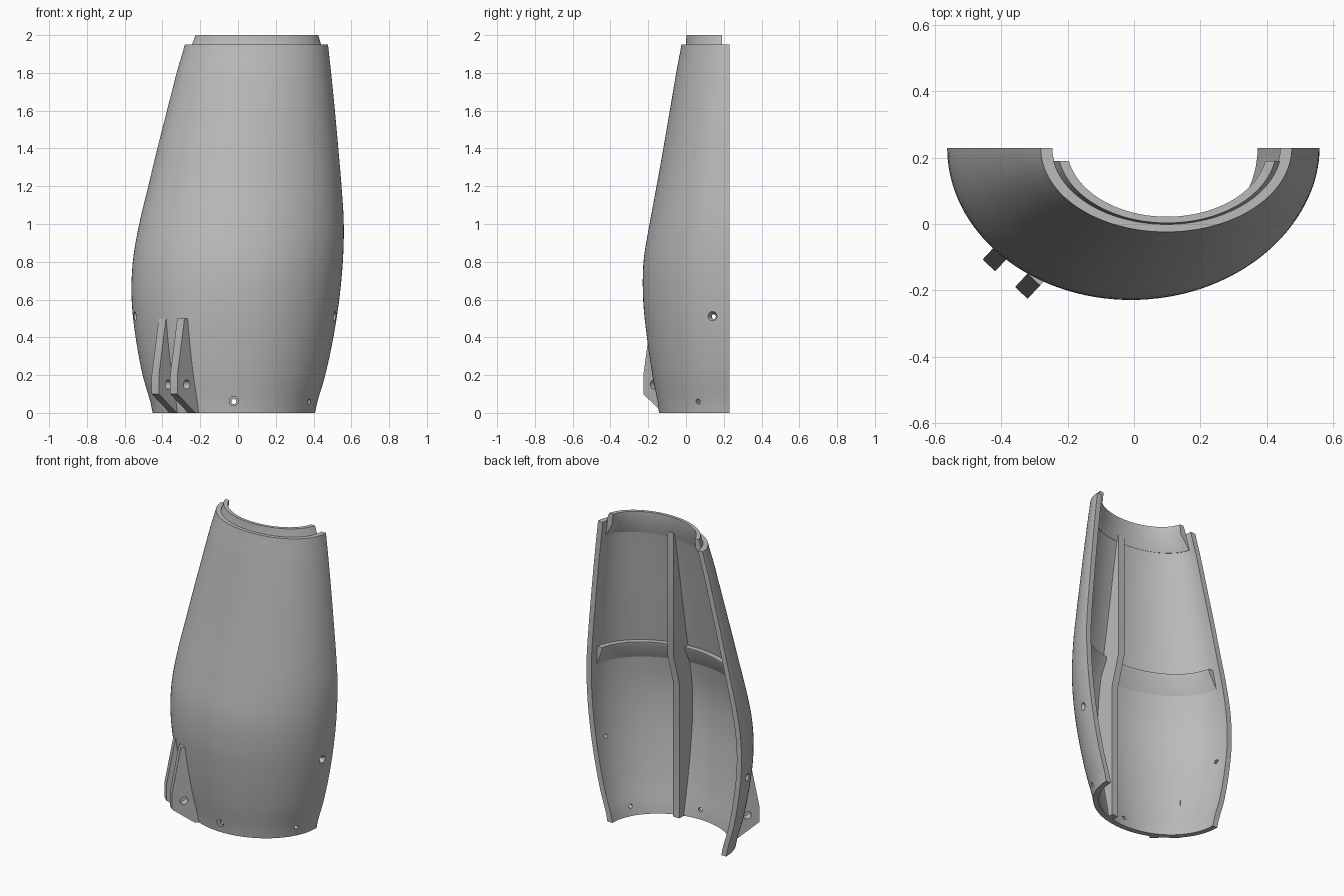
import bpy, bmesh, math
from mathutils import Vector

cube = bpy.data.objects.get("Cube")
if cube:
    bpy.data.objects.remove(cube, do_unlink=True)

grey = bpy.data.materials.new("plain_grey")
grey.use_nodes = True
grey.diffuse_color = (0.5, 0.5, 0.5, 1)
grey.node_tree.nodes["Principled BSDF"].inputs["Base Color"].default_value = (0.5, 0.5, 0.5, 1)

BACK = 0.23      # flat split plane
WALL = 0.035
RIM = 1.95
# Outline stations: z, right edge (-x), left edge (+x), front y
OUTLINE = [
    (0.0, -0.452, 0.408, -0.143), (0.2, -0.505, 0.462, -0.178),
    (0.4, -0.542, 0.505, -0.207), (0.6, -0.563, 0.536, -0.227),
    (0.8, -0.557, 0.555, -0.225), (1.0, -0.523, 0.560, -0.193),
    (1.2, -0.475, 0.548, -0.156), (1.4, -0.427, 0.531, -0.120),
    (1.6, -0.376, 0.513, -0.086), (1.8, -0.325, 0.493, -0.052),
    (2.0, -0.272, 0.473, -0.018),
]


def section(z):
    """Centre x, half width and depth of the body at height z."""
    f = min(z / 0.2, 9.9999)
    i = int(f)
    t = f - i
    p0, p1, p2, p3 = (OUTLINE[max(0, min(10, i + k))] for k in (-1, 0, 1, 2))
    xl, xr, yf = (0.5 * (2 * b + (c - a) * t + (2 * a - 5 * b + 4 * c - d) * t * t
                         + (3 * b - a - 3 * c + d) * t ** 3)
                  for a, b, c, d in zip(p0[1:], p1[1:], p2[1:], p3[1:]))
    return (xl + xr) / 2, (xr - xl) / 2, BACK - yf


def finish(name, bm):
    bmesh.ops.recalc_face_normals(bm, faces=bm.faces)
    mesh = bpy.data.meshes.new(name)
    bm.to_mesh(mesh)
    bm.free()
    mesh.materials.append(grey)
    ob = bpy.data.objects.new(name, mesh)
    bpy.context.collection.objects.link(ob)
    return ob


def half_loft(name, loops, trim=0.0, steps=64):
    """Half-elliptic band; loops is a closed list of (z, centre, half width, depth)."""
    bm = bmesh.new()
    rows = []
    for z, cx, hw, dp in loops:
        a0 = math.asin(trim / dp)
        angles = [a0 + (math.pi - 2 * a0) * k / steps for k in range(steps + 1)]
        rows.append([bm.verts.new((cx - hw * math.cos(a), BACK - dp * math.sin(a), z))
                     for a in angles])
    for r, row in enumerate(rows):
        nxt = rows[(r + 1) % len(rows)]
        for k in range(steps):
            bm.faces.new((row[k], row[k + 1], nxt[k + 1], nxt[k]))
    # Close both flat ends
    half = len(rows) // 2
    for k in (0, steps):
        for r in range(half - 1):
            bm.faces.new((rows[r][k], rows[r + 1][k], rows[-2 - r][k], rows[-1 - r][k]))
    return finish(name, bm)


def offset(z, t):
    cx, hw, dp = section(z)
    return z, cx, hw - t, dp - t


def plate(name, outline, origin, along, thickness):
    """Flat plate: outline of (distance along, z), given thickness across."""
    along = Vector((along[0], along[1], 0)).normalized()
    across = Vector((-along.y, along.x, 0)) * thickness
    bm = bmesh.new()
    base = Vector((origin[0], origin[1], 0)) - across / 2
    face = bm.faces.new([bm.verts.new(base + along * u + Vector((0, 0, z))) for u, z in outline])
    new = bmesh.ops.extrude_face_region(bm, geom=[face])["geom"]
    bmesh.ops.translate(bm, verts=[v for v in new if isinstance(v, bmesh.types.BMVert)], vec=across)
    return finish(name, bm)


def drill(ob, point, normal, r1, r2, depth):
    """Cut a round rod out of ob, from r1 at the outside to r2 inside."""
    n = Vector(normal).normalized()
    bm = bmesh.new()
    bmesh.ops.create_cone(bm, cap_ends=True, segments=24, radius1=r2, radius2=r1, depth=depth)
    bm.transform(n.to_track_quat("Z", "Y").to_matrix().to_4x4())
    bmesh.ops.translate(bm, verts=bm.verts, vec=Vector(point))
    cutter = finish("hole_cutter", bm)
    cutter.hide_render = True
    mod = ob.modifiers.new("hole", "BOOLEAN")
    mod.object = cutter
    mod.operation = "DIFFERENCE"
    mod.solver = "EXACT"
    bpy.context.view_layer.objects.active = ob
    bpy.ops.object.modifier_apply(modifier=mod.name)
    bpy.data.objects.remove(cutter, do_unlink=True)


# Main half shell
heights = [RIM * i / 40 for i in range(41)]
shell = half_loft("half_shell", [offset(z, 0) for z in heights]
                  + [offset(z, WALL) for z in reversed(heights)])

# Countersunk screw holes through the shell
for z, angle in ((0.51, 0.2), (0.51, math.pi - 0.2), (0.06, math.pi - 0.45), (0.06, math.pi / 2)):
    cx, hw, dp = section(z)
    c, s = -math.cos(angle), math.sin(angle)
    p = Vector((cx + hw * c, BACK - dp * s, z))
    n = Vector((c / hw, -s / dp, 0)).normalized()
    drill(shell, p, n, 0.013, 0.013, 0.2)
    drill(shell, p, n, 0.036, 0.013, 0.04)

# Stepped joining lip at the top
lip = half_loft("top_lip", [
    (1.85, 0.089, 0.385, 0.257), (1.94, 0.098, 0.350, 0.232), (2.0, 0.100, 0.330, 0.227),
    (2.0, 0.100, 0.302, 0.208), (1.94, 0.098, 0.307, 0.210), (1.85, 0.089, 0.362, 0.236),
], trim=0.04)

# Inner shelf: flat on top, tapering into the wall below
ledge = half_loft("inner_ledge", [
    offset(0.98, 0.02), offset(1.04, 0.02), offset(1.1, 0.02),
    offset(1.1, 0.068), offset(1.08, 0.068), offset(0.98, 0.034),
], trim=0.05)

# Upright inner rib with straight free edges
wall_line = [(BACK - section(z)[2] + 0.028, z) for z in [1.89 * i / 20 for i in range(21)]]
free_edge = [(0.01, 1.89), (0.01, 1.08), (-0.05, 0.88), (-0.05, 0.0)]
rib = plate("inner_rib", wall_line + free_edge, (0.105, 0), (0, 1), 0.045)

# Pair of hinge lugs on the outside
lugs = []
lug_outline = [(0, 0.1), (0, 0.2), (0.055, 0.5), (0.085, 0.5), (0.14, 0.2), (0.17, 0), (0.14, 0)]
for side, (x, y) in (("outer", (-0.438, -0.125)), ("inner", (-0.34, -0.208))):
    lug = plate(side + "_hinge_lug", lug_outline, (x, y), (0.68, 0.73), 0.052)
    drill(lug, (x + 0.05, y + 0.054, 0.15), (0.73, -0.68, 0), 0.024, 0.024, 0.1)
    lugs.append(lug)

# Smooth curved faces, keep edges crisp
bpy.ops.object.select_all(action="DESELECT")
for ob in [shell, lip, ledge, rib] + lugs:
    ob.select_set(True)
bpy.context.view_layer.objects.active = shell
bpy.ops.object.shade_smooth_by_angle(angle=math.radians(30))
